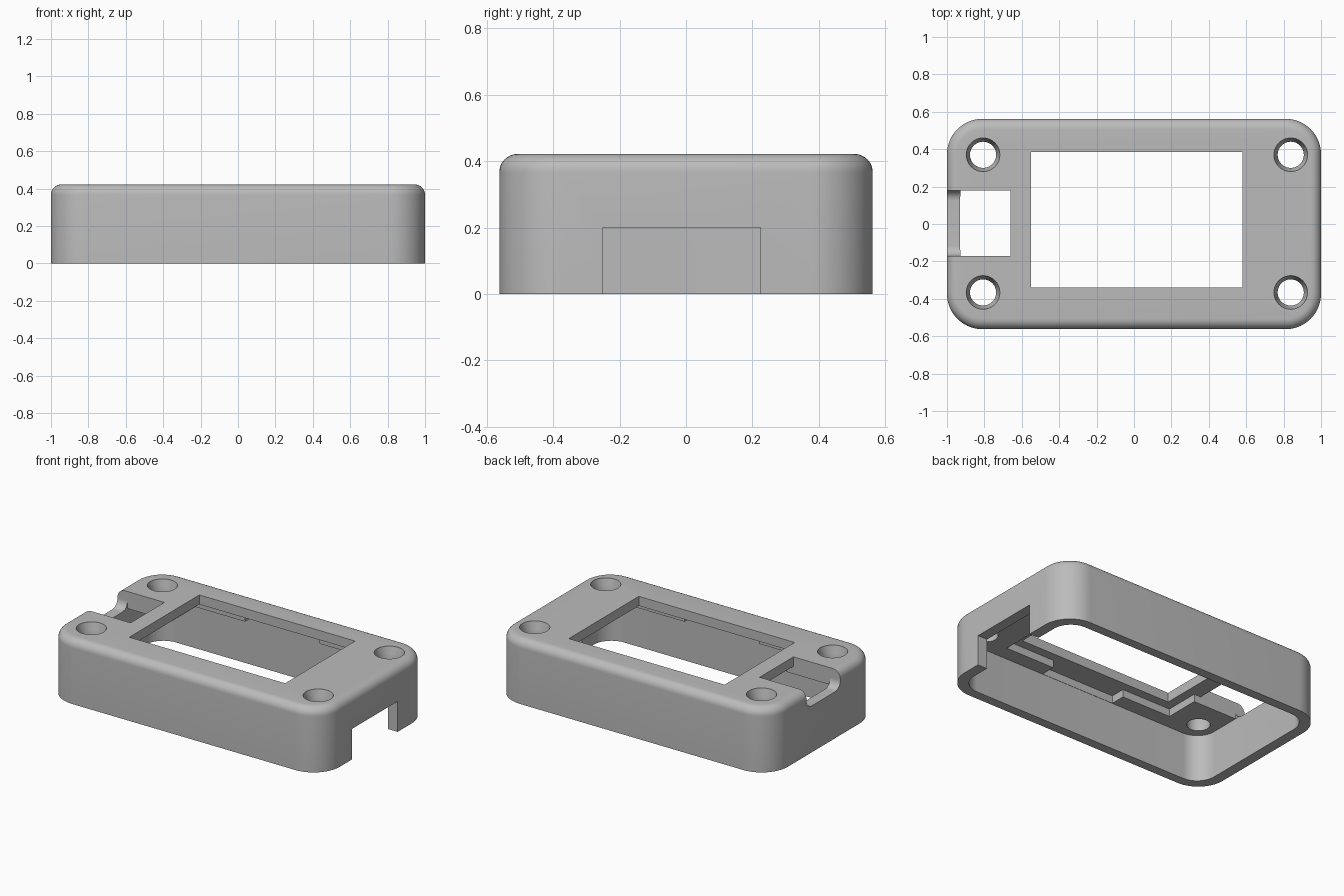
import bpy
import bmesh
from math import cos, sin, pi, radians

cube = bpy.data.objects.get("Cube")
if cube:
    bpy.data.objects.remove(cube, do_unlink=True)

HEIGHT, CEILING, LID_UNDERSIDE = 0.422, 0.31, 0.36

grey = bpy.data.materials.new("plain grey")
grey.use_nodes = True
grey.diffuse_color = (0.5, 0.5, 0.5, 1)
grey.node_tree.nodes["Principled BSDF"].inputs["Base Color"].default_value = (0.5, 0.5, 0.5, 1)


def make_object(name, bm):
    bmesh.ops.recalc_face_normals(bm, faces=bm.faces)
    mesh = bpy.data.meshes.new(name)
    bm.to_mesh(mesh)
    bm.free()
    mesh.materials.append(grey)
    obj = bpy.data.objects.new(name, mesh)
    bpy.context.collection.objects.link(obj)
    return obj


def box(name, x, y, z, radius=0, axis="Z", top_fillet=0):
    """Box from ranges, with edges along one axis rounded, and an optional top fillet."""
    bm = bmesh.new()
    bmesh.ops.create_cube(bm, size=1)
    for v in bm.verts:
        v.co = [r[0] + (c + 0.5) * (r[1] - r[0]) for c, r in zip(v.co, (x, y, z))]
    i = "XYZ".index(axis)
    if radius:
        edges = [e for e in bm.edges if abs(e.verts[0].co[i] - e.verts[1].co[i]) > 1e-4]
        bmesh.ops.bevel(bm, geom=edges, offset=radius, segments=14, profile=0.5, affect="EDGES")
    if top_fillet:
        edges = [e for e in bm.edges if all(abs(v.co.z - z[1]) < 1e-4 for v in e.verts)]
        bmesh.ops.bevel(bm, geom=edges, offset=top_fillet, segments=8, profile=0.5, affect="EDGES")
    return make_object(name, bm)


def screw_hole(x, y):
    """Turned cutter: straight hole with a countersink at the top."""
    bm = bmesh.new()
    profile = [(0.07, 0.2), (0.07, 0.38), (0.09, HEIGHT - 0.005), (0.09, 0.5)]
    sides = 40
    rings = [[bm.verts.new((x + r * cos(2 * pi * k / sides), y + r * sin(2 * pi * k / sides), z))
              for k in range(sides)] for r, z in profile]
    for low, high in zip(rings, rings[1:]):
        for k in range(sides):
            n = (k + 1) % sides
            bm.faces.new((low[k], low[n], high[n], high[k]))
    bm.faces.new(rings[0])
    bm.faces.new(rings[-1])
    return make_object("screw_hole_cutter", bm)


# Outer shell
shell = box("enclosure_shell", (-1, 1), (-0.5625, 0.5625), (0, HEIGHT), 0.19, top_fillet=0.055)

# Cavity, stepped pocket under the lid, and the display window
cutters = [
    box("cavity_cutter", (-0.93, 0.93), (-0.5, 0.5), (-0.2, CEILING), 0.13),
    box("pocket_cutter", (-0.61, 0.65), (-0.4, 0.43), (0.1, LID_UNDERSIDE)),
    box("header_gap_cutter", (-0.25, 0.29), (-0.498, 0.498), (0.12, LID_UNDERSIDE)),
    box("window_cutter", (-0.55, 0.58), (-0.34, 0.385), (0.15, 0.6)),
    # Cable slot with a rounded trough over the end wall
    box("slot_pocket_cutter", (-0.8, -0.55), (-0.17, 0.18), (0.14, LID_UNDERSIDE)),
    box("slot_cutter", (-0.928, -0.66), (-0.17, 0.18), (0.16, 0.6)),
    box("trough_cutter", (-1.2, -0.85), (-0.17, 0.18), (0.305, 0.7), 0.055, "X"),
    # Connector notch in the opposite end wall
    box("notch_cutter", (0.85, 1.2), (-0.25, 0.225), (-0.1, 0.2)),
]
cutters += [screw_hole(x, y) for x in (-0.807, 0.838) for y in (-0.366, 0.37)]

bpy.context.view_layer.objects.active = shell
for cutter in cutters:
    mod = shell.modifiers.new("cut", "BOOLEAN")
    mod.operation = "DIFFERENCE"
    mod.solver = "EXACT"
    mod.object = cutter
    bpy.ops.object.modifier_apply(modifier=mod.name)
    bpy.data.objects.remove(cutter, do_unlink=True)

# Smooth rounded faces, crisp edges
bpy.ops.object.select_all(action="DESELECT")
shell.select_set(True)
bpy.ops.object.shade_smooth_by_angle(angle=radians(30))
